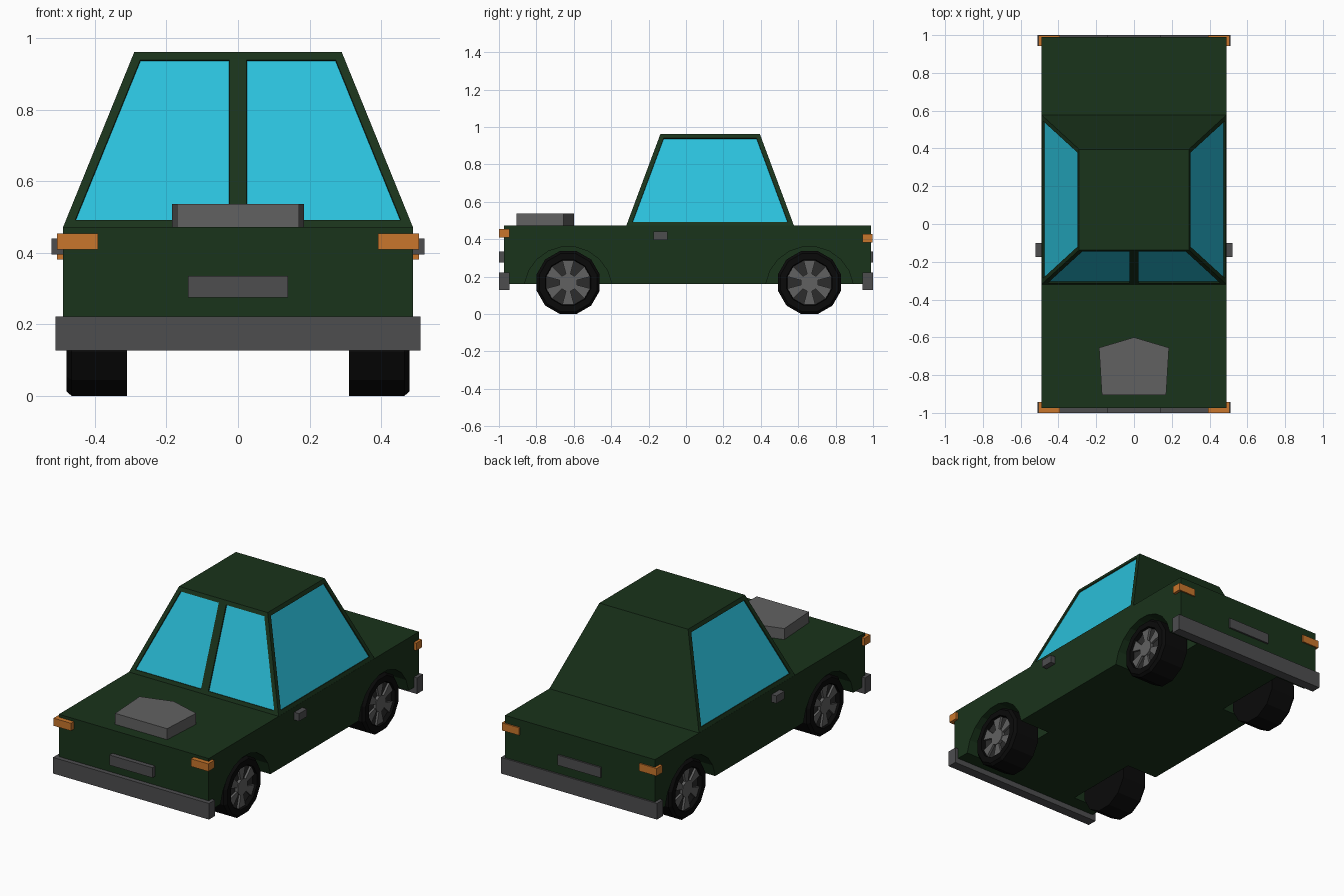
import bpy, bmesh
from math import sin, cos, pi

if "Cube" in bpy.data.objects:
    bpy.data.objects.remove(bpy.data.objects["Cube"])


def material(name, r, g, b):
    m = bpy.data.materials.new(name)
    m.diffuse_color = (r, g, b, 1)
    m.use_nodes = True
    m.node_tree.nodes["Principled BSDF"].inputs["Base Color"].default_value = m.diffuse_color
    return m


GREEN = material("green_paint", 0.010, 0.033, 0.011)
GLASS = material("glass", 0.024, 0.53, 0.71)
ORANGE = material("orange_lamp", 0.58, 0.18, 0.025)
TRIM = material("dark_grey", 0.075, 0.075, 0.078)
METAL = material("metal_grey", 0.12, 0.12, 0.12)
SHADOW = material("rim_shadow", 0.025, 0.025, 0.025)
RUBBER = material("rubber", 0.003, 0.003, 0.003)


def finish(name, bm, *mats):
    bmesh.ops.recalc_face_normals(bm, faces=bm.faces)
    me = bpy.data.meshes.new(name)
    bm.to_mesh(me)
    bm.free()
    ob = bpy.data.objects.new(name, me)
    bpy.context.collection.objects.link(ob)
    for m in mats:
        me.materials.append(m)
    return ob


def prism(name, pts, lo, hi, mat, axis="x"):
    """Extrude a yz outline along x, or an xy outline along z."""
    bm = bmesh.new()
    place = (lambda p, h: (h, *p)) if axis == "x" else (lambda p, h: (*p, h))
    rings = [[bm.verts.new(place(p, h)) for p in pts] for h in (lo, hi)]
    for ring in rings:
        bm.faces.new(ring)
    n = len(pts)
    for i in range(n):
        j = (i + 1) % n
        bm.faces.new((rings[0][i], rings[0][j], rings[1][j], rings[1][i]))
    return finish(name, bm, mat)


def box(name, x, y, z, mat):
    pts = [(y[0], z[0]), (y[1], z[0]), (y[1], z[1]), (y[0], z[1])]
    return prism(name, pts, x[0], x[1], mat)


def circle(cy, cz, r, n):
    return [(cy + r * cos(2 * pi * (i + 0.5) / n),
             cz + r * sin(2 * pi * (i + 0.5) / n)) for i in range(n)]


AXLES = {"front": -0.63, "rear": 0.66}
SIDES = {"right": 1, "left": -1}

# Lower body with wheel arches cut out
body = box("body", (-0.49, 0.49), (-0.973, 0.99), (0.16, 0.472), GREEN)
for end, y in AXLES.items():
    for side, s in SIDES.items():
        cutter = prism("arch_cutter", circle(y, 0.125, 0.236, 20), s * 0.29, s * 0.6, GREEN)
        cutter.hide_render = True
        cutter.hide_viewport = True
        mod = body.modifiers.new("arch", "BOOLEAN")
        mod.operation, mod.solver, mod.object = "DIFFERENCE", "EXACT", cutter
bpy.context.view_layer.objects.active = body
for mod in list(body.modifiers):
    bpy.ops.object.modifier_apply(modifier=mod.name)
for ob in [o for o in bpy.data.objects if o.name.startswith("arch_cutter")]:
    bpy.data.objects.remove(ob)

# Cabin: tapered block, split windscreen, recessed windows
bm = bmesh.new()
base, top = [[bm.verts.new((x, y, z)) for x, y in
              ((-w, f), (0, f), (w, f), (w, b), (-w, b))]
             for w, f, b, z in ((0.49, -0.32, 0.578, 0.47), (0.29, -0.137, 0.395, 0.962))]
walls = [bm.faces.new((base[i], base[(i + 1) % 5], top[(i + 1) % 5], top[i])) for i in range(5)]
bm.faces.new(top)
bm.faces.new(base[::-1])
panes = [walls[i] for i in (0, 1, 2, 4)]
bmesh.ops.recalc_face_normals(bm, faces=bm.faces)
bmesh.ops.inset_individual(bm, faces=panes, thickness=0.024, depth=0, use_even_offset=True)
bmesh.ops.inset_individual(bm, faces=panes, thickness=0.001, depth=-0.006, use_even_offset=True)
for f in panes:
    f.material_index = 1
finish("cabin", bm, GREEN, GLASS)

# Bonnet scoop
prism("bonnet_scoop", [(-0.17, -0.905), (0.17, -0.905), (0.185, -0.655), (0, -0.60), (-0.185, -0.655)],
      0.465, 0.537, METAL, "z")

# Bumpers and number plates
box("front_bumper", (-0.51, 0.51), (-1.0, -0.943), (0.127, 0.222), TRIM)
box("rear_bumper", (-0.51, 0.51), (0.943, 1.0), (0.127, 0.222), TRIM)
box("front_plate", (-0.14, 0.14), (-1.0, -0.96), (0.275, 0.335), TRIM)
box("rear_plate", (-0.14, 0.14), (0.97, 1.0), (0.275, 0.335), TRIM)

for side, s in SIDES.items():
    # Corner lamps and door handles
    lamp_x = (s * 0.392, s * 0.506)
    box(f"{side}_headlamp", lamp_x, (-1.0, -0.943), (0.41, 0.455), ORANGE)
    box(f"{side}_tail_lamp", lamp_x, (0.943, 0.998), (0.382, 0.427), ORANGE)
    box(f"{side}_door_handle", (s * 0.48, s * 0.522), (-0.175, -0.10), (0.396, 0.441), TRIM)

    for end, y in AXLES.items():
        tag, cz = f"{end}_{side}", 0.168
        # Tyre: lathe-like rings with an open well on the outer face
        bm = bmesh.new()
        rings = [[bm.verts.new((s * x, *p)) for p in circle(y, cz, r, 12)]
                 for x, r in ((0.31, 0.174), (0.465, 0.174), (0.48, 0.160), (0.48, 0.126), (0.455, 0.122))]
        for a, b in zip(rings, rings[1:]):
            for i in range(12):
                j = (i + 1) % 12
                bm.faces.new((a[i], a[j], b[j], b[i]))
        bm.faces.new(rings[0])
        bm.faces.new(rings[-1]).material_index = 1
        finish(f"{tag}_tyre", bm, RUBBER, SHADOW)
        # Spokes and hub
        prism(f"{tag}_hub", circle(y, cz, 0.048, 12), s * 0.45, s * 0.472, METAL)
        for k in range(6):
            t = pi / 2 + k * pi / 3
            pts = [(y + r * cos(t + d), cz + r * sin(t + d))
                   for r, d in ((0.04, -0.26), (0.122, -0.26), (0.122, 0.26), (0.04, 0.26))]
            prism(f"{tag}_spoke", pts, s * 0.45, s * 0.468, METAL)
